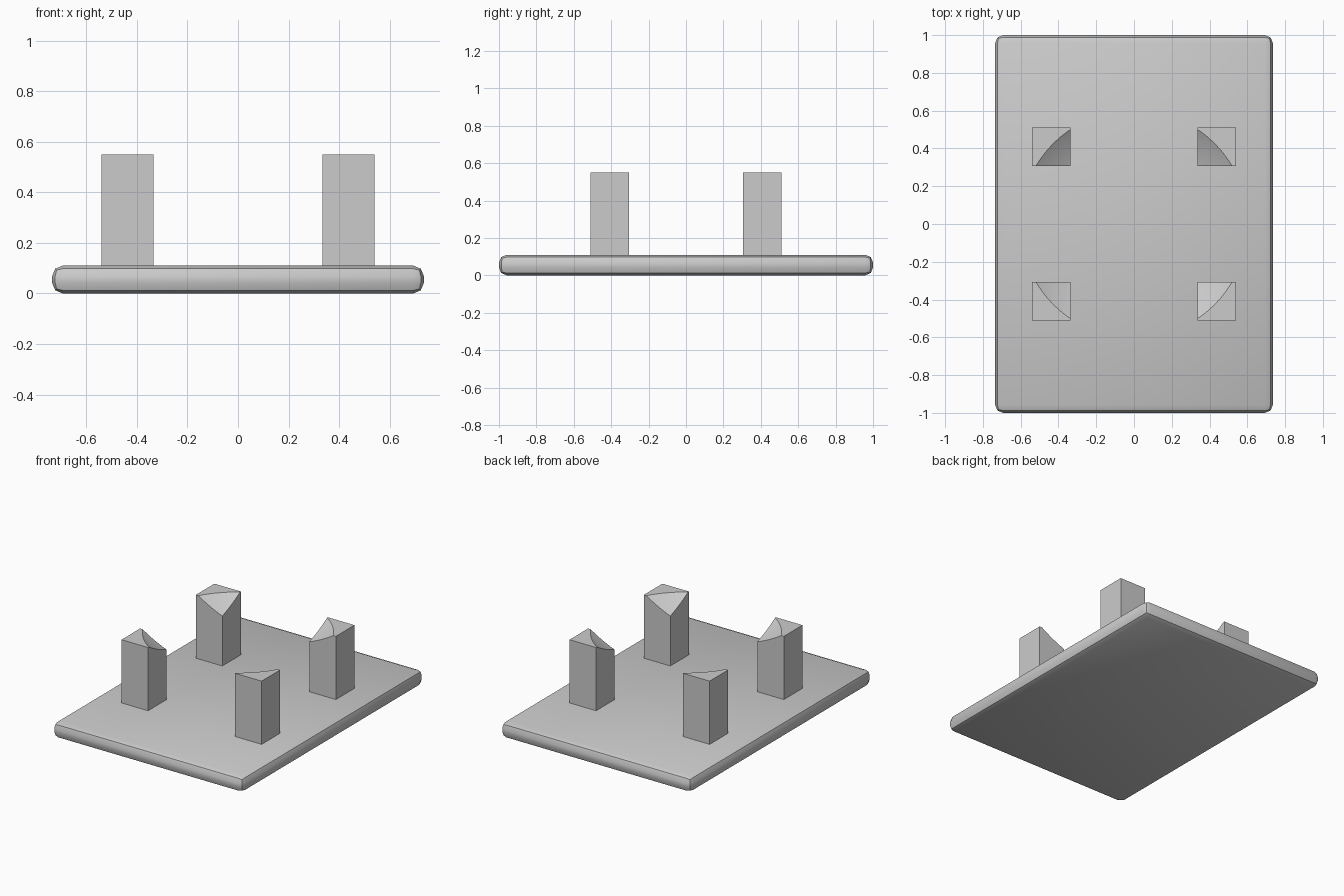
import bpy

cube = bpy.data.objects.get("Cube")
if cube:
    bpy.data.objects.remove(cube, do_unlink=True)

# Single grey material
grey = bpy.data.materials.new("light_grey")
grey.use_nodes = True
colour = (0.6, 0.6, 0.6, 1)
grey.diffuse_color = colour
grey.node_tree.nodes["Principled BSDF"].inputs["Base Color"].default_value = colour


def box(name, centre, size):
    bpy.ops.mesh.primitive_cube_add(size=1, location=centre)
    obj = bpy.context.object
    obj.name = name
    obj.scale = size
    bpy.ops.object.transform_apply(location=False, rotation=False, scale=True)
    obj.data.materials.append(grey)
    return obj


def finish(obj, modifier):
    """Apply the modifier and smooth the gentle angles."""
    bpy.ops.object.select_all(action="DESELECT")
    obj.select_set(True)
    bpy.context.view_layer.objects.active = obj
    bpy.ops.object.modifier_apply(modifier=modifier.name)
    bpy.ops.object.shade_smooth_by_angle(angle=0.5)


# Base plate with rounded edges
PLATE_TOP = 0.11
plate = box("base_plate", (0, 0, PLATE_TOP / 2), (1.47, 2, PLATE_TOP))
bevel = plate.modifiers.new("rounded_edges", "BEVEL")
bevel.width = 0.042
bevel.segments = 2
finish(plate, bevel)

# Large ball that hollows the inner corners of the posts
bpy.ops.mesh.primitive_uv_sphere_add(segments=128, ring_count=64, radius=1.01,
                                     location=(0, 0, 1.36))
ball = bpy.context.object
ball.name = "ball_cutter"
ball.data.materials.append(grey)

# Four square support posts
POST_TOP = 0.55
height = POST_TOP - PLATE_TOP + 0.01
for depth, sy in (("front", -1), ("back", 1)):
    for side, sx in (("right", -1), ("left", 1)):
        post = box(f"{depth}_{side}_post",
                   (sx * 0.437, sy * 0.408, POST_TOP - height / 2),
                   (0.204, 0.204, height))
        cut = post.modifiers.new("ball_seat", "BOOLEAN")
        cut.operation = "DIFFERENCE"
        cut.solver = "EXACT"
        cut.object = ball
        finish(post, cut)

bpy.data.objects.remove(ball, do_unlink=True)
